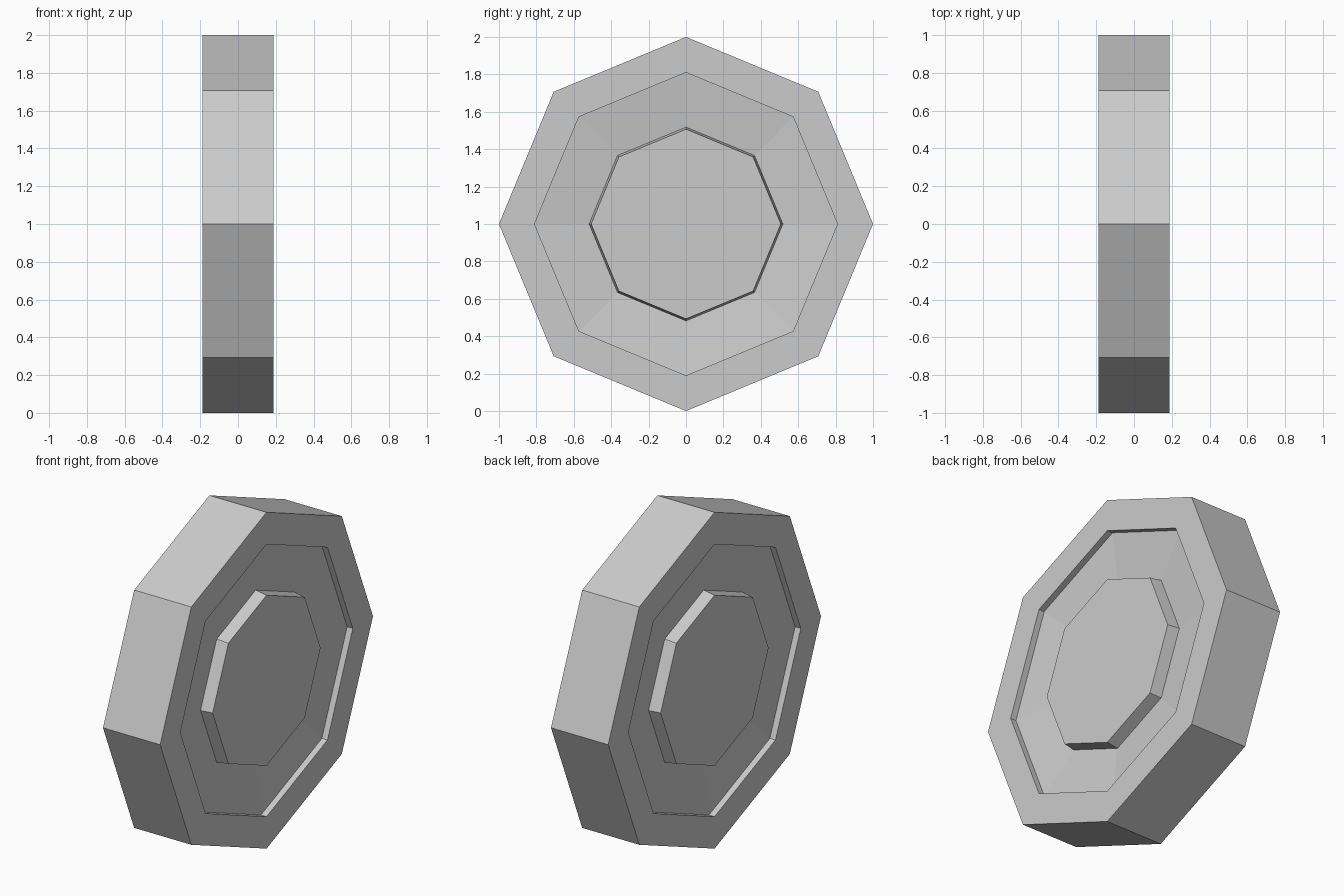
import bpy, bmesh, math

if "Cube" in bpy.data.objects:
    bpy.data.objects.remove(bpy.data.objects["Cube"])

SIDES = 8
HALF = 0.188  # half the wheel's width

# Half profile (x, radius) from the middle of the hub cap out to the tread
side = [
    (HALF, 0.507),          # hub cap edge
    (HALF - 0.072, 0.518),  # hub base
    (HALF - 0.037, 0.81),   # outer edge of the sloping dish
    (HALF, 0.81),           # inner edge of the rim
    (HALF, 1.0),            # tread corner
]
# Mirror the profile to the other face
profile = side + [(-x, r) for x, r in reversed(side)]

bm = bmesh.new()


def ring(x, r):
    return [bm.verts.new((x, r * math.cos(a), 1 + r * math.sin(a)))
            for a in (2 * math.pi * i / SIDES for i in range(SIDES))]


# Rim, dish and hub walls
rings = [ring(x, r) for x, r in profile]
for a, b in zip(rings, rings[1:]):
    for i in range(SIDES):
        j = (i + 1) % SIDES
        bm.faces.new((a[i], a[j], b[j], b[i]))

# Hub caps
bm.faces.new(rings[0])
bm.faces.new(rings[-1])
bmesh.ops.recalc_face_normals(bm, faces=bm.faces[:])

mesh = bpy.data.meshes.new("wheel")
bm.to_mesh(mesh)
bm.free()
bpy.context.collection.objects.link(bpy.data.objects.new("wheel", mesh))
